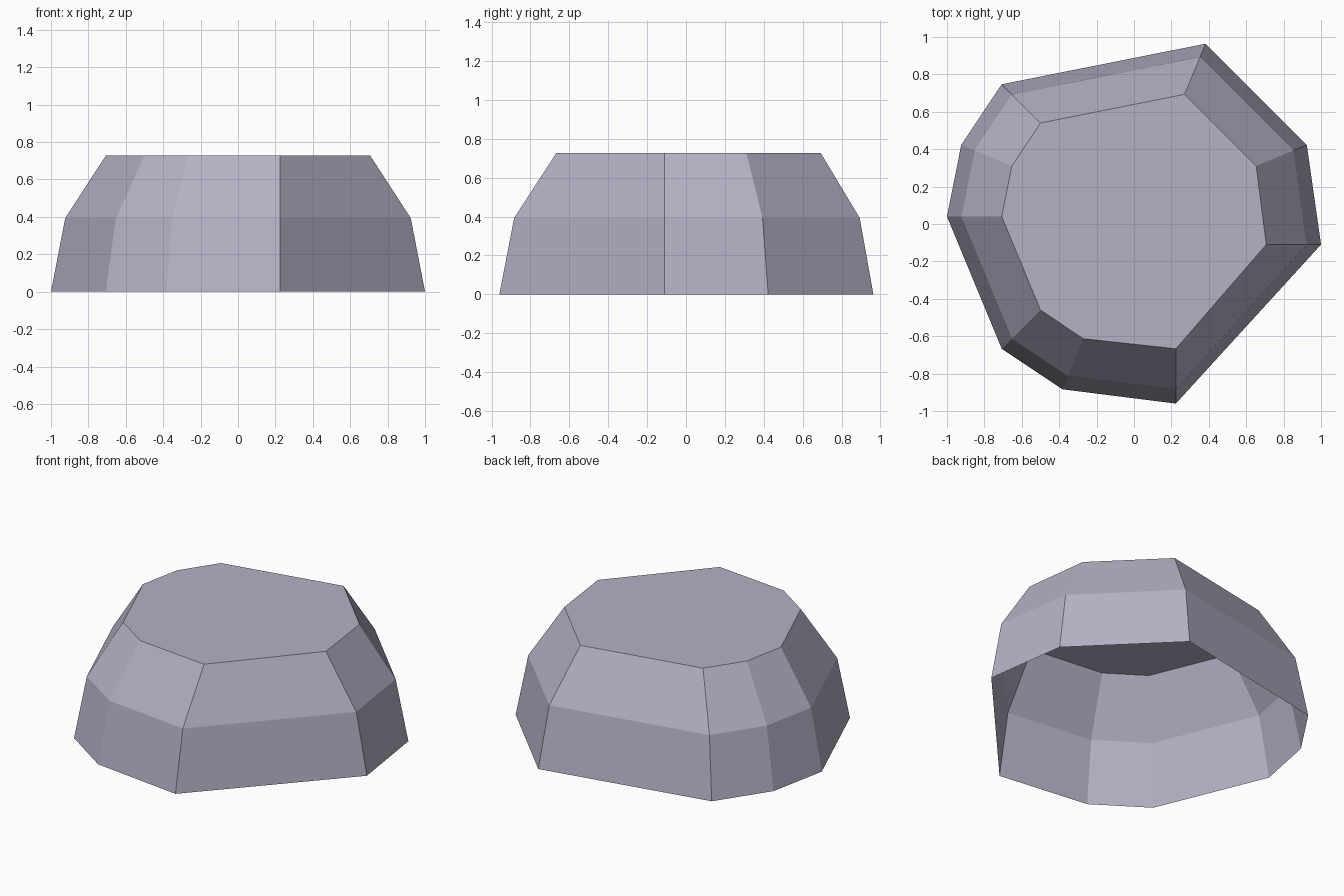
import bpy
import bmesh
from math import radians, sin, cos

cube = bpy.data.objects.get("Cube")
if cube:
    bpy.data.objects.remove(cube, do_unlink=True)

# Single stone colour
stone = bpy.data.materials.new("pale_lilac_stone")
stone.use_nodes = True
colour = (0.46, 0.44, 0.56, 1)
stone.diffuse_color = colour
stone.node_tree.nodes["Principled BSDF"].inputs["Base Color"].default_value = colour

# Irregular outline: direction in degrees, plus a sideways shift
outline = [(0, 0, -0.15), (22.5, 0, 0), (67.5, 0, 0), (135, 0, 0), (157.5, 0, 0),
           (180, 0, 0), (225, 0, 0), (247.5, 0, 0), (270, 0.224, 0)]
centre_y = 0.04

# Dome rings narrowing upward, cut off flat
bm = bmesh.new()
rings = []
for tilt in (0, 22.5, 45):
    radius, height = cos(radians(tilt)), 1.028 * sin(radians(tilt))
    rings.append([bm.verts.new((radius * cos(radians(a)) + dx,
                                radius * sin(radians(a)) + dy + centre_y, height))
                  for a, dx, dy in outline])

# Facet walls and flat top, open underneath
count = len(outline)
for low, high in zip(rings, rings[1:]):
    for i in range(count):
        j = (i + 1) % count
        bm.faces.new((low[i], low[j], high[j], high[i]))
bm.faces.new(rings[-1])

mesh = bpy.data.meshes.new("rock")
bm.to_mesh(mesh)
bm.free()
mesh.materials.append(stone)
rock = bpy.data.objects.new("rock", mesh)
bpy.context.collection.objects.link(rock)
